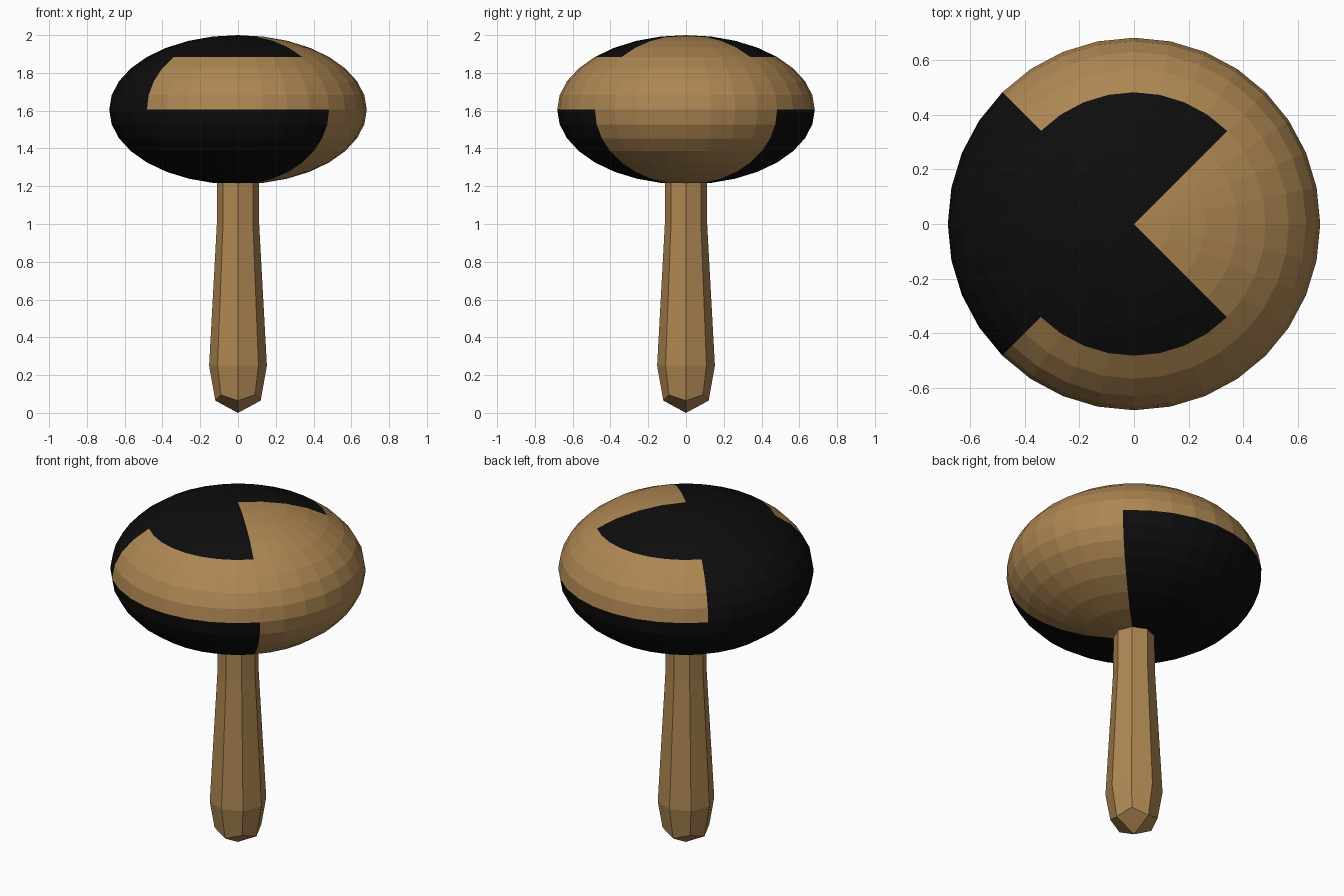
import bpy, bmesh, math
from mathutils import Matrix

if "Cube" in bpy.data.objects:
    bpy.data.objects.remove(bpy.data.objects["Cube"])


def material(name, rgb):
    m = bpy.data.materials.new(name)
    m.diffuse_color = (*rgb, 1)
    m.use_nodes = True
    m.node_tree.nodes["Principled BSDF"].inputs["Base Color"].default_value = m.diffuse_color
    return m


wood = material("tan wood", (0.42, 0.24, 0.085))
black = material("black paint", (0.004, 0.004, 0.004))


def finish(name, bm, mats):
    bmesh.ops.recalc_face_normals(bm, faces=bm.faces)
    me = bpy.data.meshes.new(name)
    bm.to_mesh(me)
    bm.free()
    for m in mats:
        me.materials.append(m)
    ob = bpy.data.objects.new(name, me)
    bpy.context.collection.objects.link(ob)


# Head: flattened faceted ball, painted by height band and quadrant
MID, RX, RZ = 1.605, 0.682, 0.395
bm = bmesh.new()
bmesh.ops.create_uvsphere(bm, u_segments=32, v_segments=16, radius=1,
                          matrix=Matrix.Translation((0, 0, MID)) @ Matrix.Diagonal((RX, RX, RZ, 1)))
for f in bm.faces:
    c = f.calc_center_median()
    right = c.x > abs(c.y)
    left = -c.x > abs(c.y)
    upper_band = MID < c.z < MID + RZ * math.sin(math.pi / 4)
    f.material_index = int(left if upper_band else not right)
finish("head", bm, [wood, black])

# Handle: eight-sided tapering shaft with a pointed butt of four quads
bm = bmesh.new()
# each ring: radius and height of the axis corners, then of the diagonal corners
profile = [(0.12, 0.065, 0.127, 0.095), (0.153, 0.25, 0.153, 0.25),
           (0.112, 1.0, 0.112, 1.0), (0.11, 1.3, 0.11, 1.3)]
rings = []
for ra, za, rd, zd in profile:
    ring = []
    for i in range(8):
        r, z = (rd, zd) if i % 2 else (ra, za)
        a = i * math.pi / 4
        ring.append(bm.verts.new((r * math.cos(a), r * math.sin(a), z)))
    rings.append(ring)
for lo, hi in zip(rings, rings[1:]):
    for i in range(8):
        j = (i + 1) % 8
        bm.faces.new((lo[i], lo[j], hi[j], hi[i]))
tip = bm.verts.new((0, 0, 0))
for i in range(0, 8, 2):
    bm.faces.new((tip, rings[0][(i + 2) % 8], rings[0][i + 1], rings[0][i]))
bm.faces.new(rings[-1])
finish("handle", bm, [wood])
